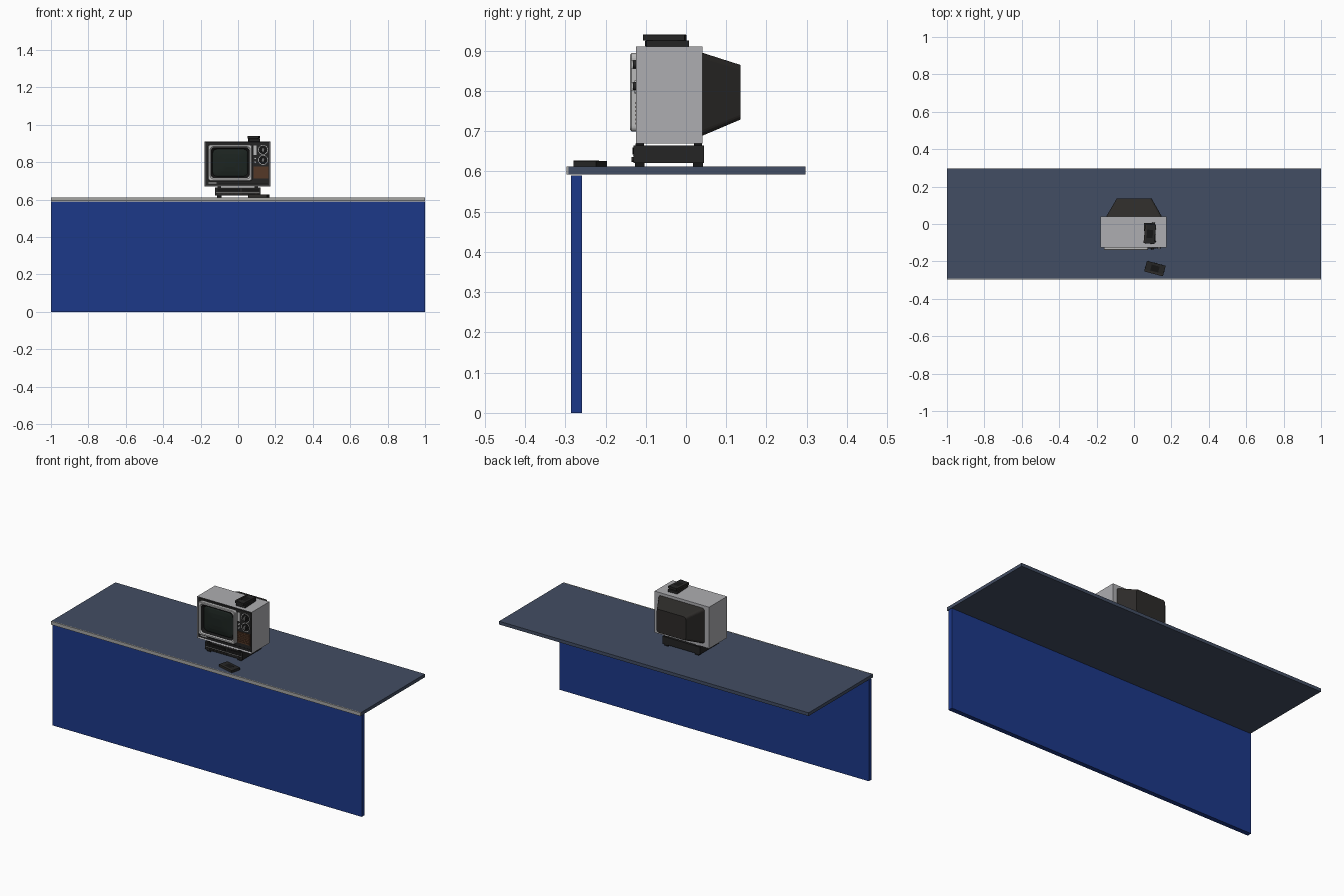
import bpy, bmesh, math
from mathutils import Vector, Matrix

if "Cube" in bpy.data.objects:
    bpy.data.objects.remove(bpy.data.objects["Cube"])


def mat(name, r, g, b):
    m = bpy.data.materials.new(name)
    m.diffuse_color = (r, g, b, 1)
    m.use_nodes = True
    m.node_tree.nodes["Principled BSDF"].inputs["Base Color"].default_value = m.diffuse_color
    return m


BLUE = mat("panel_blue", 0.012, 0.04, 0.25)
SLATE = mat("slate", 0.055, 0.075, 0.125)
STRIP = mat("strip_grey", 0.38, 0.38, 0.37)
SHELL = mat("shell_grey", 0.42, 0.42, 0.44)
SILVER = mat("silver", 0.5, 0.5, 0.5)
DARK = mat("dark_plastic", 0.018, 0.018, 0.018)
BLACK = mat("black", 0.008, 0.008, 0.008)
BACK = mat("back_plastic", 0.026, 0.024, 0.022)
GLASS = mat("screen_glass", 0.012, 0.018, 0.015)
WOOD = mat("speaker_brown", 0.09, 0.04, 0.02)


def finish(name, bm, material):
    bmesh.ops.recalc_face_normals(bm, faces=bm.faces)
    me = bpy.data.meshes.new(name)
    bm.to_mesh(me)
    bm.free()
    ob = bpy.data.objects.new(name, me)
    bpy.context.collection.objects.link(ob)
    me.materials.append(material)
    return ob


def box(name, lo, hi, material, bevel=0, turn=0):
    """Box between two corners, optionally bevelled and turned about z (degrees)."""
    lo, hi = Vector(lo), Vector(hi)
    bm = bmesh.new()
    bmesh.ops.create_cube(bm, size=1, matrix=Matrix.Diagonal((*(hi - lo), 1)))
    if bevel:
        bmesh.ops.bevel(bm, geom=bm.edges[:], offset=bevel, segments=2, profile=0.5, affect='EDGES')
    ob = finish(name, bm, material)
    ob.location = (lo + hi) / 2
    ob.rotation_euler.z = math.radians(turn)
    return ob


def disc(name, x, z, y0, y1, r, material, r_front=None):
    """Cylinder whose axis runs along y, from y0 (front) to y1 (back)."""
    bm = bmesh.new()
    bmesh.ops.create_cone(bm, cap_ends=True, segments=24, radius1=r_front or r, radius2=r, depth=y1 - y0,
                          matrix=Matrix.Translation((x, (y0 + y1) / 2, z)) @ Matrix.Rotation(-math.pi / 2, 4, 'X'))
    return finish(name, bm, material)


def rounded_loft(name, loops, material, cap_first=False, cap_last=False):
    """Skin through rounded rectangles (cx, cz, half_w, half_h, radius, y)."""
    bm = bmesh.new()
    rings = []
    for cx, cz, w, h, r, y in loops:
        ring = []
        for k, (sx, sz) in enumerate(((1, 1), (-1, 1), (-1, -1), (1, -1))):
            for i in range(5):
                a = math.pi / 2 * (k + i / 4)
                ring.append(bm.verts.new((cx + sx * (w - r) + r * math.cos(a), y,
                                          cz + sz * (h - r) + r * math.sin(a))))
        rings.append(ring)
    for a, b in zip(rings, rings[1:]):
        for i in range(len(a)):
            j = (i + 1) % len(a)
            bm.faces.new((a[i], a[j], b[j], b[i]))
    if cap_first:
        bm.faces.new(rings[0])
    if cap_last:
        bm.faces.new(rings[-1])
    return finish(name, bm, material)


# Counter: top, front trim, modesty panel
box("counter_top", (-1, -0.292, 0.593), (1, 0.297, 0.612), SLATE)
box("counter_edge_trim", (-1, -0.297, 0.592), (1, -0.291, 0.6125), STRIP)
box("counter_front_panel", (-1, -0.286, 0), (1, -0.259, 0.59), BLUE)

# Television shell with recessed front
CX, CZ = -0.002, 0.79
bm = bmesh.new()
bmesh.ops.create_cube(bm, size=1, matrix=Matrix.Translation((CX, -0.042, CZ)) @ Matrix.Diagonal((0.352, 0.165, 0.242, 1)))
front = min(bm.faces, key=lambda f: f.calc_center_median().y)
bmesh.ops.inset_region(bm, faces=[front], thickness=0.007)
bmesh.ops.translate(bm, verts=front.verts, vec=(0, 0.012, 0))
finish("tv_shell", bm, SHELL)
box("tv_front_panel", (CX - 0.169, -0.119, CZ - 0.114), (CX + 0.169, -0.11, CZ + 0.114), DARK)

# Tapered tube housing at the back
rounded_loft("tv_back_housing", [
    (0, 0.792, 0.148, 0.103, 0.014, 0.035),
    (0, 0.792, 0.148, 0.103, 0.014, 0.041),
    (0.001, 0.797, 0.094, 0.068, 0.012, 0.135)], BACK, cap_first=True, cap_last=True)

# Screen surround, dark funnel and bulging glass
SX, SZ = -0.042, 0.797
rounded_loft("screen_frame", [
    (SX, SZ, 0.118, 0.097, 0.012, -0.115),
    (SX, SZ, 0.118, 0.097, 0.012, -0.136),
    (SX, SZ, 0.115, 0.094, 0.010, -0.139),
    (SX, SZ, 0.107, 0.086, 0.016, -0.139),
    (SX, SZ, 0.103, 0.082, 0.018, -0.134)], SILVER)
rounded_loft("screen_funnel", [
    (SX, SZ, 0.103, 0.082, 0.018, -0.134),
    (SX, SZ, 0.093, 0.072, 0.022, -0.121)], BLACK)
rounded_loft("screen_glass", [
    (SX, SZ, 0.095, 0.074, 0.024, -0.121),
    (SX, SZ, 0.085, 0.066, 0.024, -0.125),
    (SX, SZ, 0.060, 0.046, 0.020, -0.129),
    (SX, SZ, 0.030, 0.022, 0.012, -0.131)], GLASS, cap_last=True)

# Channel dials
for n, z in (("upper", 0.866), ("lower", 0.812)):
    disc(n + "_dial_ring", 0.134, z, -0.122, -0.118, 0.026, SILVER)
    disc(n + "_dial_face", 0.134, z, -0.124, -0.118, 0.023, BLACK)
    disc(n + "_dial_hub", 0.134, z, -0.132, -0.120, 0.011, DARK, r_front=0.010)
    box(n + "_dial_grip", (0.131, -0.137, z - 0.011), (0.137, -0.124, z + 0.011), SILVER)

# Channel window, small knobs, badge plate
box("channel_window", (0.084, -0.123, 0.838), (0.099, -0.118, 0.888), SILVER)
for i, z in enumerate((0.820, 0.800)):
    disc(f"small_knob_{i}", 0.092, z, -0.128, -0.118, 0.006, SILVER)
box("badge_plate", (-0.158, -0.121, 0.685), (-0.115, -0.118, 0.692), SILVER)
box("lower_trim", (-0.105, -0.120, 0.687), (0.160, -0.118, 0.690), BLACK)

# Speaker grille slats
box("speaker_panel", (0.083, -0.122, 0.712), (0.163, -0.118, 0.777), WOOD)
for i in range(6):
    z = 0.717 + i * 0.0102
    box(f"speaker_slat_{i}", (0.086, -0.125, z), (0.160, -0.121, z + 0.005), WOOD)

# Tape player under the television
box("player_body", (-0.122, -0.130, 0.621), (0.120, 0.045, 0.664), DARK)
for x in (-0.1, 0.098):
    for y in (-0.115, 0.03):
        disc_foot = box("player_foot", (x - 0.012, y - 0.012, 0.612), (x + 0.012, y + 0.012, 0.622), BLACK)
        box("tv_foot", (x - 0.01, y - 0.01, 0.663), (x + 0.01, y + 0.01, 0.67), BLACK)
box("player_tape_door", (-0.110, -0.133, 0.642), (0.010, -0.129, 0.660), BLACK)
box("player_display", (0.022, -0.132, 0.642), (0.112, -0.129, 0.660), BLACK)
box("player_trim_line", (-0.118, -0.132, 0.638), (0.116, -0.129, 0.640), STRIP)
for i in range(6):
    x = -0.106 + i * 0.022
    box(f"player_button_{i}", (x, -0.134, 0.626), (x + 0.017, -0.129, 0.634), BACK)
disc("player_knob", 0.098, 0.630, -0.135, -0.129, 0.006, BACK)


# Tape cassettes: two stacked on the television, one on the counter
def cassette(name, x, y, z, length, turn):
    w, l = 0.029, length / 2
    body = box(name, (x - w, y - l, z), (x + w, y + l, z + 0.0145), DARK, bevel=0.001, turn=turn)
    for part, a, b, m in (("window", (-0.016, -0.022, 0.007), (0.016, 0.022, 0.0076), BLACK),
                          ("flap", (-w - 0.0006, -l + 0.004, -0.006), (-w + 0.010, l - 0.004, 0.0076), BACK)):
        child = box(f"{name}_{part}", a, b, m)
        child.parent = body


cassette("lower_cassette", 0.085, -0.047, 0.911, 0.106, 3)
cassette("upper_cassette", 0.085, -0.053, 0.9255, 0.104, -5)
cassette("counter_cassette", 0.112, -0.238, 0.612, 0.104, 75)
